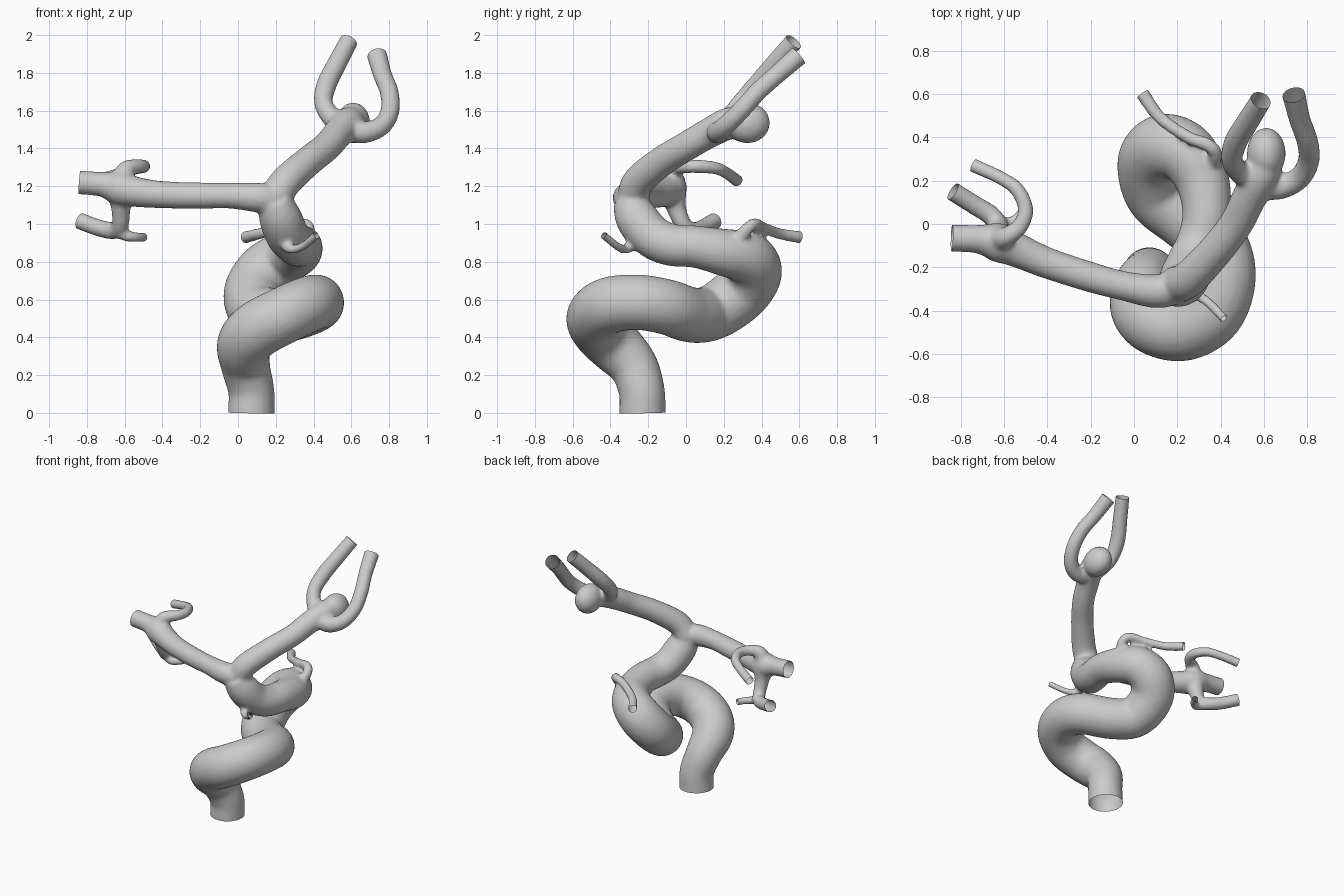
import bpy, bmesh, math
from mathutils import Vector


def spline(pts, n=6):
    """Catmull-Rom through (x, y, z, r) points."""
    p = [Vector(q) for q in pts]
    p = [p[0] * 2 - p[1]] + p + [p[-1] * 2 - p[-2]]
    out = []
    for i in range(1, len(p) - 2):
        a, b, c, d = p[i - 1:i + 3]
        for k in range(n):
            t = k / n
            out.append(0.5 * (2 * b + (c - a) * t + (2 * a - 5 * b + 4 * c - d) * t * t
                              + (3 * b - a - 3 * c + d) * t ** 3))
    out.append(p[-2])
    return out


cuts = []   # (point, outward direction, radius) of each open vessel end


def tube(bm, pts, open_start=False, open_end=True, sides=24):
    s = spline(pts)
    # run past each open end so it can be trimmed flat
    for flag, i, j in ((open_start, 0, 1), (open_end, -1, -2)):
        if flag:
            d = (s[i] - s[j]).to_3d().normalized()
            cuts.append((s[i].to_3d(), d, s[i].w))
            e = s[i] + Vector((*(d * 0.05), 0))
            s.insert(0, e) if i == 0 else s.append(e)
    c = [q.to_3d() for q in s]
    rings, u = [], None
    for i, q in enumerate(s):
        t = (c[min(i + 1, len(c) - 1)] - c[max(i - 1, 0)]).normalized()
        u = u if u else t.orthogonal()
        u = (u - t * u.dot(t)).normalized()
        v = t.cross(u)
        rings.append([bm.verts.new(c[i] + q.w * (u * math.cos(a) + v * math.sin(a)))
                      for a in (2 * math.pi * k / sides for k in range(sides))])
    for a, b in zip(rings, rings[1:]):
        for k in range(sides):
            m = (k + 1) % sides
            bm.faces.new((a[k], a[m], b[m], b[k]))
    bm.faces.new(rings[0][::-1])
    bm.faces.new(rings[-1])


def bulb(bm, centre, size):
    new = bmesh.ops.create_uvsphere(bm, u_segments=24, v_segments=14, radius=1)["verts"]
    for v in new:
        v.co = Vector(centre) + Vector([a * b for a, b in zip(v.co, size)])


bm = bmesh.new()

# main coiled trunk
tube(bm, [(.07, -.23, 0, .123), (.07, -.235, .12, .122), (.04, -.28, .25, .13),
          (.035, -.38, .36, .147), (.10, -.455, .44, .152), (.23, -.48, .51, .152),
          (.36, -.405, .57, .15), (.415, -.25, .585, .147), (.38, -.10, .56, .147),
          (.25, .02, .52, .147), (.12, .12, .525, .147), (.08, .22, .58, .152),
          (.085, .31, .66, .154), (.15, .355, .75, .154), (.245, .32, .82, .142),
          (.315, .20, .85, .125), (.335, .05, .88, .112), (.31, -.08, .89, .112),
          (.265, -.18, .935, .114), (.225, -.26, 1.03, .113), (.19, -.30, 1.13, .09)],
     open_start=True, open_end=False)

# left limb, swelling at its fork
tube(bm, [(.20, -.29, 1.13, .08), (.10, -.31, 1.14, .078), (-.05, -.285, 1.15, .068),
          (-.2, -.245, 1.15, .07), (-.4, -.18, 1.155, .072), (-.54, -.12, 1.17, .08),
          (-.63, -.085, 1.19, .09), (-.72, -.07, 1.21, .066), (-.84, -.065, 1.22, .063)])
# left upper hooked twig
tube(bm, [(-.62, -.07, 1.22, .065), (-.59, -.06, 1.29, .047), (-.525, -.01, 1.305, .038),
          (-.50, .07, 1.305, .036), (-.54, .16, 1.295, .034), (-.62, .215, 1.27, .032),
          (-.74, .27, 1.23, .033)])
# left lower branch and its short twig
tube(bm, [(-.62, -.07, 1.17, .075), (-.62, -.05, 1.08, .052), (-.625, -.01, .99, .045),
          (-.66, .04, .965, .046), (-.74, .09, .98, .045), (-.835, .15, 1.015, .045)])
tube(bm, [(-.64, .02, .96, .034), (-.58, .0, .935, .03), (-.53, .03, .93, .027),
          (-.50, .08, .93, .025)])

# right limb
tube(bm, [(.19, -.28, 1.12, .085), (.25, -.255, 1.22, .085), (.37, -.13, 1.33, .08),
          (.47, .0, 1.41, .078), (.53, .12, 1.48, .08), (.58, .22, 1.53, .085),
          (.605, .29, 1.54, .08)], open_end=False)
# rounded sac at the fork
bulb(bm, (.61, .325, 1.535), (.09, .12, .108))
# two upright branches of the fork
tube(bm, [(.57, .20, 1.52, .06), (.50, .23, 1.56, .054), (.453, .29, 1.64, .05),
          (.47, .38, 1.74, .054), (.53, .48, 1.86, .052), (.585, .57, 1.965, .05)])
tube(bm, [(.58, .18, 1.50, .065), (.67, .17, 1.485, .058), (.76, .21, 1.52, .052),
          (.805, .29, 1.60, .05), (.80, .38, 1.70, .05), (.765, .48, 1.79, .05),
          (.737, .595, 1.89, .054)])

# small twigs off the trunk
tube(bm, [(.33, .25, .87, .05), (.375, .32, .97, .034), (.34, .365, 1.0, .032),
          (.25, .40, .985, .03), (.12, .49, .95, .03), (.04, .60, .93, .033)])
tube(bm, [(.24, -.24, .94, .04), (.27, -.31, .87, .027), (.34, -.36, .88, .023),
          (.415, -.435, .94, .022)])

bmesh.ops.recalc_face_normals(bm, faces=bm.faces)
src = bpy.data.meshes.new("vessel_source")
bm.to_mesh(src)
bm.free()

# fuse everything into one blended skin
obj = bpy.data.objects.new("branching_vessel", src)
bpy.context.collection.objects.link(obj)
m = obj.modifiers.new("fuse", "REMESH")
m.mode, m.voxel_size = "VOXEL", 0.012
m = obj.modifiers.new("blend", "SMOOTH")
m.factor, m.iterations = 0.5, 7
mesh = bpy.data.meshes.new_from_object(obj.evaluated_get(bpy.context.evaluated_depsgraph_get()))
obj.modifiers.clear()
obj.data = mesh

# trim the ends open
bm = bmesh.new()
bm.from_mesh(mesh)
for p, d, r in cuts:
    near = [f for f in bm.faces if (f.calc_center_median() - p).length < r + 0.05
            and (f.calc_center_median() - p).dot(d) > -0.03]
    geom = set(near) | {e for f in near for e in f.edges} | {v for f in near for v in f.verts}
    bmesh.ops.bisect_plane(bm, geom=list(geom), plane_co=p, plane_no=d, clear_outer=True)
bm.to_mesh(mesh)
bm.free()
for f in mesh.polygons:
    f.use_smooth = True
